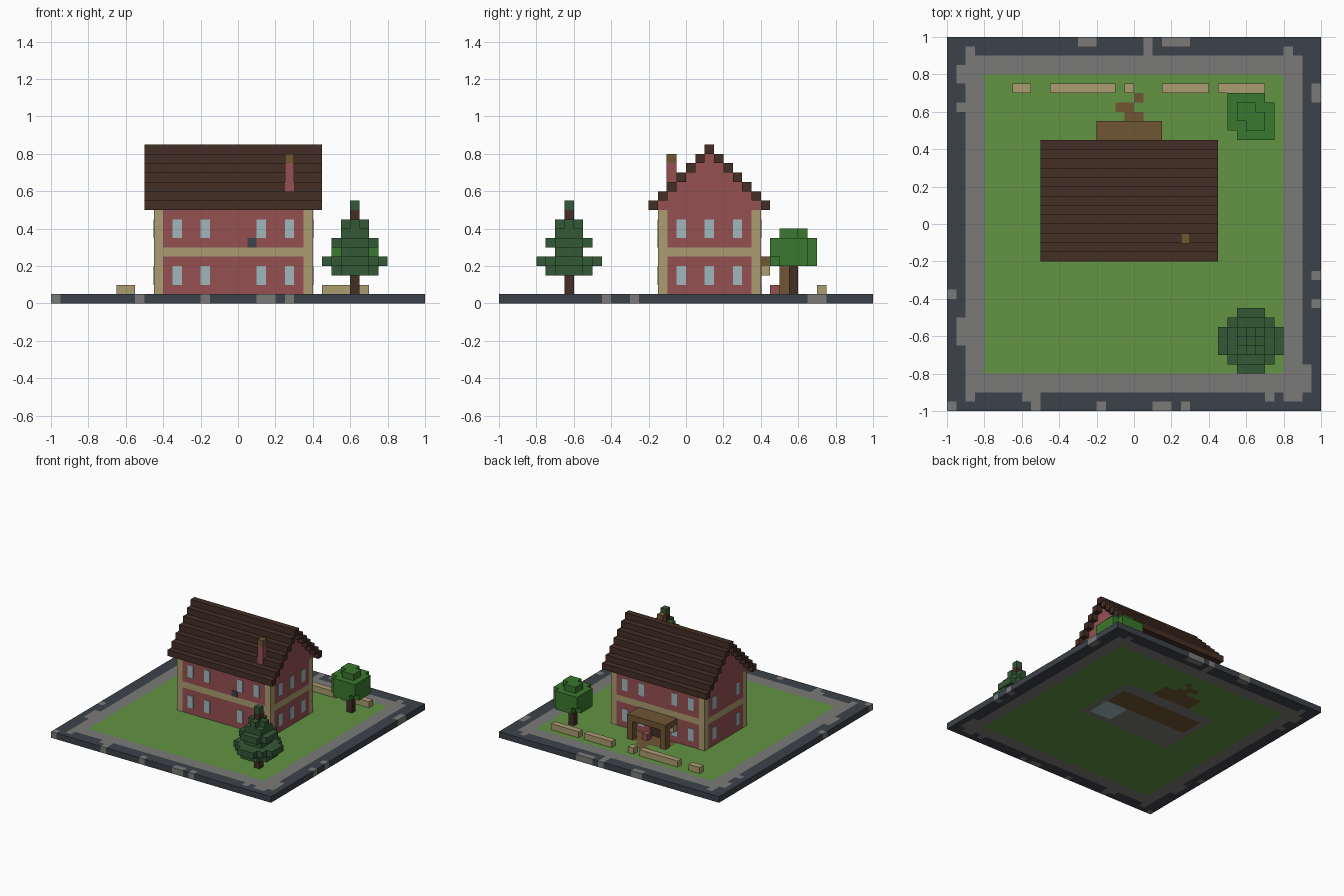
import bpy, bmesh
from mathutils import Vector

if "Cube" in bpy.data.objects:
    bpy.data.objects.remove(bpy.data.objects["Cube"], do_unlink=True)

U = 0.05  # one block; all positions below are counted in blocks


def material(name, red, green, blue):
    linear = [(c / 255 / 12.92 if c < 11 else ((c / 255 + 0.055) / 1.055) ** 2.4)
              for c in (red, green, blue)] + [1]
    mat = bpy.data.materials.new(name)
    mat.use_nodes = True
    mat.diffuse_color = linear
    mat.node_tree.nodes["Principled BSDF"].inputs["Base Color"].default_value = linear
    return mat


slate = material("slate", 60, 66, 74)
stone = material("stone", 122, 122, 120)
grass = material("grass", 98, 147, 66)
dark_wood = material("dark_wood", 68, 46, 36)
brick = material("brick", 150, 80, 82)
sandstone = material("sandstone", 172, 156, 112)
glass = material("glass", 160, 184, 190)
pine = material("pine", 52, 90, 54)
leaf = material("leaf", 58, 120, 46)
oak = material("oak", 112, 86, 52)


def finish(name, bm, *mats):
    mesh = bpy.data.meshes.new(name)
    bm.to_mesh(mesh)
    bm.free()
    for mat in mats:
        mesh.materials.append(mat)
    obj = bpy.data.objects.new(name, mesh)
    bpy.context.collection.objects.link(obj)
    return obj


def box(name, mat, xs, ys, zs):
    bm = bmesh.new()
    bmesh.ops.create_cube(bm, size=1)
    spans = (xs, ys, zs)
    for v in bm.verts:
        v.co = Vector([(b if c > 0 else a) * U for c, (a, b) in zip(v.co, spans)])
    return finish(name, bm, mat)


def blocks(name, mat, cells):
    """Join unit blocks, keeping only the exposed faces."""
    bm = bmesh.new()
    for cell in cells:
        centre = Vector(cell) + Vector((0.5, 0.5, 0.5))
        for axis in range(3):
            for sign in (-1, 1):
                out = Vector((0, 0, 0))
                out[axis] = sign
                if tuple(int(c) for c in Vector(cell) + out) in cells:
                    continue
                a, b = Vector(out.yzx), Vector(out.zxy)
                ring = (a + b, b - a, -a - b, a - b)
                if a.cross(b).dot(out) < 0:
                    ring = ring[::-1]
                bm.faces.new([bm.verts.new((centre + (out + r) / 2) * U) for r in ring])
    bmesh.ops.remove_doubles(bm, verts=bm.verts, dist=U / 100)
    bmesh.ops.recalc_face_normals(bm, faces=bm.faces)
    return finish(name, bm, mat)


# Ground slab: lawn, stone path, slate rim with worn stone patches, house floor
PATCHES = (  # x from, x to, y from, y to
    (-20, -19, -20, -19), (-11, -10, -20, -18), (-4, -3, -20, -19), (2, 4, -20, -19),
    (5, 6, -20, -19), (-18, -17, -19, -18), (-12, -11, -19, -18), (14, 15, -19, -18),
    (16, 18, -19, -18), (18, 19, -18, -15), (19, 20, -9, -8), (19, 20, -6, -5),
    (19, 20, 13, 15), (-6, -4, 19, 20), (1, 2, 18, 20), (3, 6, 19, 20),
    (-18, -17, 18, 19), (16, 17, 18, 19), (-19, -18, 12, 13), (-19, -18, -13, -10),
    (-20, -19, -8, -7), (-19, -18, 15, 17))
TRAIL = ((0, 13), (-1, 12), (-2, 12), (-1, 11), (0, 11))


def inside(x, y, x0, x1, y0, y1):
    return x0 < x < x1 and y0 < y < y1


def ground_index(x, y):
    reach = max(abs(x), abs(y))
    if reach > 18:
        return 1 if any(inside(x, y, *p) for p in PATCHES) else 0
    if reach > 16:
        return 1
    if inside(x, y, -9, 8, -3, 8):
        if inside(x, y, 3, 7, -2, 2):
            return 4
        return 3 if inside(x, y, -8, 7, 2, 6) else 1
    if inside(x, y, -4, 3, 8, 11) or any(inside(x, y, a, a + 1, b, b + 1) for a, b in TRAIL):
        return 3
    return 2


bm = bmesh.new()
bmesh.ops.create_grid(bm, x_segments=40, y_segments=40, size=1)
base = list(bm.faces)
top = bmesh.ops.extrude_face_region(bm, geom=base, use_keep_orig=True)["geom"]
bmesh.ops.translate(bm, vec=(0, 0, U), verts=[g for g in top if isinstance(g, bmesh.types.BMVert)])
bmesh.ops.recalc_face_normals(bm, faces=bm.faces)
for f in bm.faces:
    c = f.calc_center_median() / U * 0.999
    f.material_index = ground_index(c.x, c.y)
finish("ground", bm, slate, stone, grass, oak, glass)

# House walls: brick storeys, sandstone band and corner posts
SIDES = {"front": ((-8, 7), (-3, -2)), "back": ((-8, 7), (7, 8)),
         "right": ((-9, -8), (-2, 7)), "left": ((7, 8), (-2, 7))}
for side, (xs, ys) in SIDES.items():
    box(side + "_lower_wall", brick, xs, ys, (1, 5))
    box(side + "_band", sandstone, xs, ys, (5, 6))
    box(side + "_upper_wall", brick, xs, ys, (6, 10))
for x in (-9, 7):
    for y in (-3, 7):
        box("corner_post", sandstone, (x, x + 1), (y, y + 1), (1, 10))

# Windows: thin panes on both storeys
T = 0.06
for z in (2, 7):
    for x in (-7, -4, 2, 5):
        box("front_window", glass, (x, x + 1), (-3 - T, -3), (z, z + 2))
        box("back_window", glass, (x, x + 1), (8, 8 + T), (z, z + 2))
    for y in (-1, 2, 5):
        box("left_window", glass, (8, 8 + T), (y, y + 1), (z, z + 2))
        if y != 2:
            box("right_window", glass, (-9 - T, -9), (y, y + 1), (z, z + 2))
box("front_vent", slate, (1, 2), (-3 - T, -3), (6, 7))

# Stepped roof and gables
for i in range(7):
    zs = (10 + i, 11 + i)
    box("roof_step", dark_wood, (-10, 9), (i - 4, i - 3), zs)
    if i < 6:
        box("roof_step", dark_wood, (-10, 9), (8 - i, 9 - i), zs)
        for x in (-9, 7):
            box("gable", brick, (x, x + 1), (i - 3, 8 - i), zs)

# Chimney
box("chimney", brick, (5, 6), (-2 - T, -1), (12, 15))
box("chimney_cap", oak, (5, 6), (-2 - T, -1), (15, 16))

# Back porch
box("porch_roof", oak, (-4, 3), (8, 11), (4, 5))
for x in (-4, 2):
    box("porch_post", oak, (x, x + 1), (10, 11), (1, 4))
    box("porch_bracket", sandstone, (x, x + 1), (8, 9), (3, 4))
box("back_door", dark_wood, (-1, 1), (8, 8 + T), (1, 4))
box("porch_pot", brick, (0, 1), (9, 10), (1, 2))

# Low garden wall
for xs in ((-13, -11), (-9, -2), (-1, 0), (3, 8), (9, 14)):
    box("garden_wall", sandstone, xs, (14, 15), (1, 2))


def disc(cx, cy, z, r, limit):
    span = range(-r, r + 1)
    return {(cx + a, cy + b, z) for a in span for b in span if abs(a) + abs(b) <= limit}


# Pine tree: ragged tiers with a bare gap below the tip
needles = set()
for z, r in enumerate((2, 3, 1, 2, 1, 1, None, 0), start=3):
    if r is not None:
        needles |= disc(12, -13, z, r, r + 1 if z < 8 else 1)
blocks("pine_needles", pine, needles)
box("pine_trunk", dark_wood, (12, 13), (-13, -12), (1, 3))
box("pine_upper_trunk", dark_wood, (12, 13), (-13, -12), (9, 10))

# Leafy tree
crown = disc(12, 11, 4, 2, 3) | disc(12, 11, 5, 2, 3) | disc(12, 11, 6, 2, 3)
crown |= {(10, 13, z) for z in (5, 6)} | {(14, 9, z) for z in (5, 6)}
crown |= disc(12, 11, 7, 1, 2) - {(13, 12, 7), (11, 10, 7)}
blocks("leafy_crown", leaf, crown)
box("leafy_trunk", dark_wood, (12, 13), (11, 12), (1, 4))
